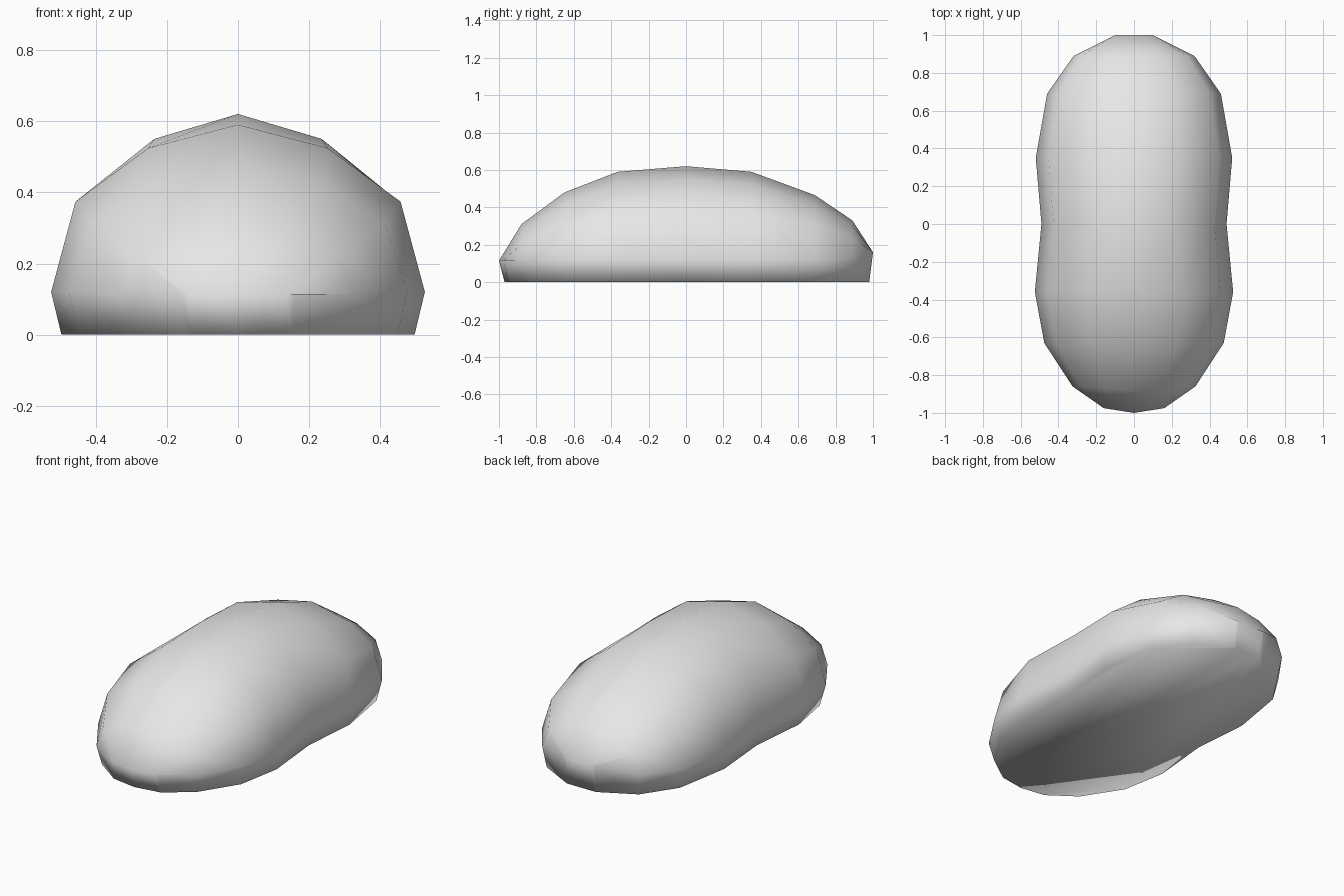
import bpy, bmesh

if "Cube" in bpy.data.objects:
    bpy.data.objects.remove(bpy.data.objects["Cube"])

# Stations along the body: centre y, side y, half width, crown height, rim height
STATIONS = [
    (-1.00, -0.975, 0.16, 0.115, 0.115),
    (-0.88, -0.86, 0.325, 0.31, 0.115),
    (-0.65, -0.63, 0.475, 0.48, 0.12),
    (-0.365, -0.36, 0.525, 0.59, 0.12),
    (0.00, 0.00, 0.49, 0.62, 0.12),
    (0.35, 0.35, 0.52, 0.59, 0.12),
    (0.69, 0.69, 0.46, 0.465, 0.12),
    (0.89, 0.89, 0.32, 0.33, 0.13),
    (1.00, 1.00, 0.10, 0.16, 0.16),
]
# Cross-section: fraction of half width, fraction of height above the rim
HALF = [(1.0, 0.0), (0.87, 0.54), (0.48, 0.86)]
ARC = [(-x, z) for x, z in HALF] + [(0.0, 1.0)] + HALF[::-1]

bm = bmesh.new()

# Domed upper shell
rows = []
for yc, ys, w, top, rim in STATIONS:
    rows.append([bm.verts.new((w * fx, yc + (ys - yc) * abs(fx),
                               rim + (top - rim) * fz)) for fx, fz in ARC])
for a, b in zip(rows, rows[1:]):
    for i in range(len(ARC) - 1):
        bm.faces.new((a[i], a[i + 1], b[i + 1], b[i]))

# Lower wall tucking in to the flat underside
loop = rows[0] + [r[-1] for r in rows[1:-1]] + rows[-1][::-1] \
    + [r[0] for r in rows[-2:0:-1]]
base = [bm.verts.new((v.co.x * 0.945,
                      v.co.y * (0.97 if v.co.y < 0 else 0.98), 0)) for v in loop]
n = len(loop)
for i in range(n):
    j = (i + 1) % n
    bm.faces.new((loop[i], base[i], base[j], loop[j]))
bm.faces.new(base[::-1])

bmesh.ops.recalc_face_normals(bm, faces=bm.faces[:])
for f in bm.faces:
    f.smooth = True

mesh = bpy.data.meshes.new("rounded_body")
bm.to_mesh(mesh)
bm.free()
body = bpy.data.objects.new("rounded_body", mesh)
bpy.context.collection.objects.link(body)

# Plain light grey
grey = bpy.data.materials.new("light_grey")
grey.diffuse_color = (0.8, 0.8, 0.8, 1)
grey.use_nodes = True
grey.node_tree.nodes["Principled BSDF"].inputs["Base Color"].default_value = grey.diffuse_color
mesh.materials.append(grey)
